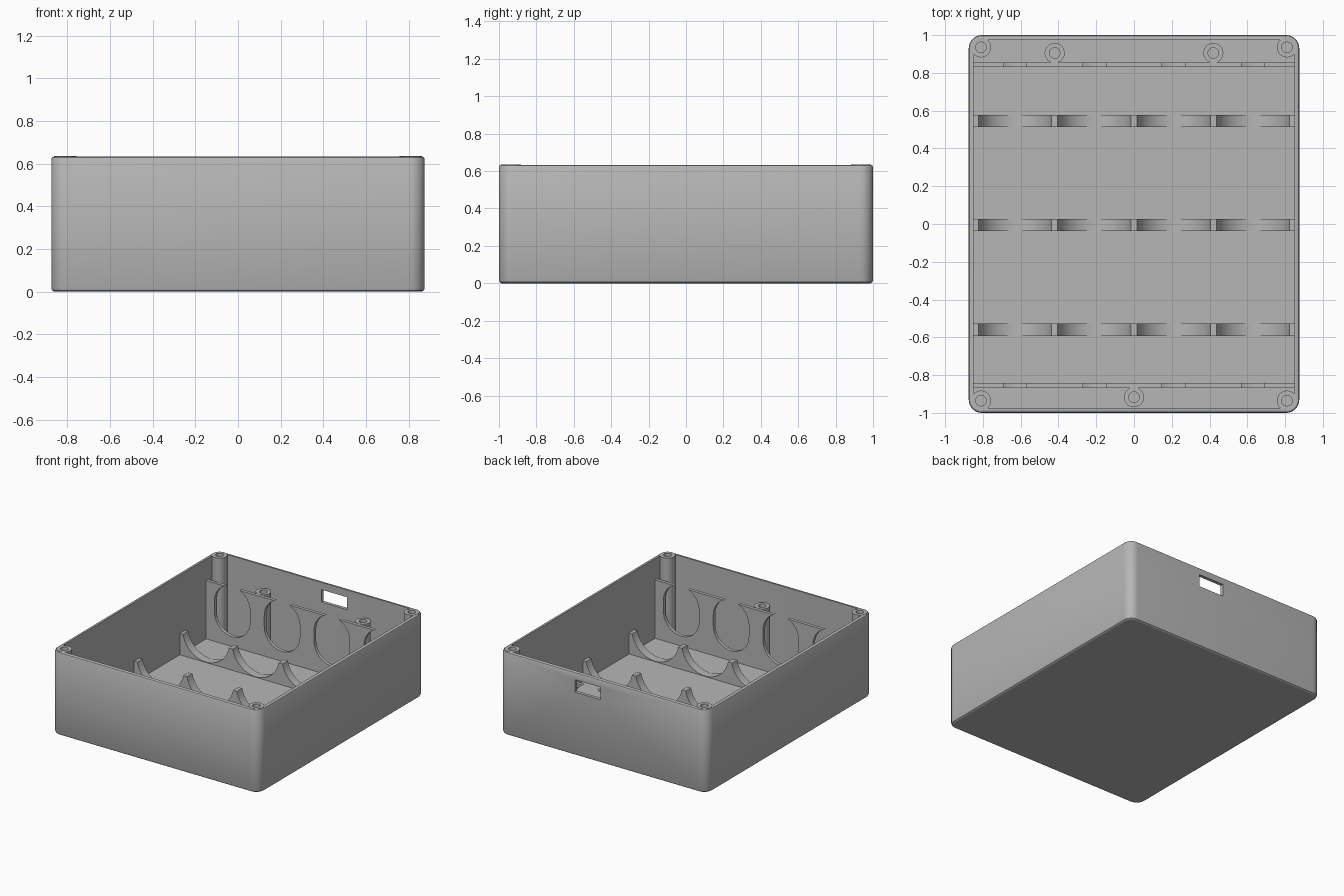
import bpy, bmesh, math

cube = bpy.data.objects.get("Cube")
if cube:
    bpy.data.objects.remove(cube, do_unlink=True)

grey = bpy.data.materials.new("plastic_grey")
grey.use_nodes = True
COLOUR = (0.47, 0.47, 0.47, 1)
grey.diffuse_color = COLOUR
grey.node_tree.nodes["Principled BSDF"].inputs["Base Color"].default_value = COLOUR

HX, HY, TOP, WALL, FLOOR = 0.875, 1.0, 0.635, 0.025, 0.025
PLATE_TOP = 0.47
CELLS = [-0.63, -0.21, 0.21, 0.63]


def finish(name, bm, smooth=True):
    bmesh.ops.recalc_face_normals(bm, faces=bm.faces)
    mesh = bpy.data.meshes.new(name)
    bm.to_mesh(mesh)
    bm.free()
    mesh.materials.append(grey)
    obj = bpy.data.objects.new(name, mesh)
    bpy.context.collection.objects.link(obj)
    if smooth:
        shade(obj)
    return obj


def shade(obj):
    bpy.ops.object.select_all(action='DESELECT')
    obj.select_set(True)
    bpy.context.view_layer.objects.active = obj
    bpy.ops.object.shade_smooth_by_angle(angle=math.radians(30))


def loft(name, rings):
    """Bridge closed rings of equal length and cap both ends."""
    bm = bmesh.new()
    loops = [[bm.verts.new(p) for p in ring] for ring in rings]
    n = len(loops[0])
    for a, b in zip(loops, loops[1:]):
        for i in range(n):
            j = (i + 1) % n
            bm.faces.new((a[i], a[j], b[j], b[i]))
    bm.faces.new(loops[0])
    bm.faces.new(loops[-1])
    return finish(name, bm)


def rounded_rect(inset, z, radius=0.07, steps=8):
    r = max(radius - inset, 0.01)
    ring = []
    for q, (sx, sy) in enumerate([(1, 1), (-1, 1), (-1, -1), (1, -1)]):
        cx, cy = sx * (HX - inset - r), sy * (HY - inset - r)
        for k in range(steps + 1):
            a = math.pi / 2 * (q + k / steps)
            ring.append((cx + r * math.cos(a), cy + r * math.sin(a), z))
    return ring


def circle(x, y, r, z, n=32):
    return [(x + r * math.cos(math.tau * i / n), y + r * math.sin(math.tau * i / n), z)
            for i in range(n)]


def arc(cx, cz, r, start, end, n=20):
    return [(cx + r * math.cos(start + (end - start) * i / n),
             cz + r * math.sin(start + (end - start) * i / n)) for i in range(n + 1)]


def extrude_xz(name, outline, y0, y1):
    return loft(name, [[(x, y, z) for x, z in outline] for y in (y0, y1)])


# Open box shell: chamfered base, rounded rim, hollow inside
rim = TOP - 0.002
shell = loft("box_shell", [rounded_rect(i, z) for i, z in [
    (0.014, 0), (0.004, 0.006), (0, 0.016), (0, rim - 0.012), (0.004, rim - 0.004),
    (0.012, rim), (WALL, rim), (WALL, FLOOR)]])

# Connector window through the back wall
bm = bmesh.new()
bmesh.ops.create_cube(bm, size=1)
cutter = finish("window_cutter", bm, smooth=False)
cutter.scale = (0.215, 0.2, 0.095)
cutter.location = (0.13, HY, 0.53)
cutter.hide_render = True
mod = shell.modifiers.new("window", 'BOOLEAN')
mod.operation, mod.solver, mod.object = 'DIFFERENCE', 'EXACT', cutter
bpy.context.view_layer.objects.active = shell
bpy.ops.object.modifier_apply(modifier=mod.name)
bpy.data.objects.remove(cutter, do_unlink=True)
shade(shell)

# End plates with tall rounded slots, open at the top
SLOT_R, SLOT_LOW, SLOT_HIGH = 0.15, 0.25, 0.333
lip = math.asin((PLATE_TOP - SLOT_HIGH) / SLOT_R)
side = HX - WALL + 0.005
plate = [(side, FLOOR - 0.005), (-side, FLOOR - 0.005), (-side, PLATE_TOP)]
for cx in CELLS:
    plate += arc(cx, SLOT_HIGH, SLOT_R, math.pi - lip, math.pi, 10)
    plate += arc(cx, SLOT_LOW, SLOT_R, math.pi, math.tau)
    plate += arc(cx, SLOT_HIGH, SLOT_R, 0, lip, 10)
plate.append((side, PLATE_TOP))
extrude_xz("back_plate", plate, 0.83, 0.855)
extrude_xz("front_plate", plate, -0.867, -0.842)

# Cradle ribs with a round seat for each cell
SEAT_R, SEAT_Z, RIB_TOP = 0.198, 0.227, 0.187
dip = math.asin((SEAT_Z - RIB_TOP) / SEAT_R)
rib = [(side, FLOOR - 0.005), (-side, FLOOR - 0.005), (-side, RIB_TOP)]
for cx in CELLS:
    rib += arc(cx, SEAT_Z, SEAT_R, math.pi + dip, math.tau - dip, 28)
rib.append((side, RIB_TOP))
for label, y in [("front", -0.56), ("middle", -0.005), ("back", 0.545)]:
    extrude_xz(label + "_cradle_rib", rib, y - 0.032, y + 0.032)


# Screw bosses: corner posts and shorter inner posts
def boss(name, x, y, top):
    loft(name, [circle(x, y, r, z) for r, z in [
        (0.053, FLOOR - 0.005), (0.053, top), (0.028, top), (0.028, top - 0.25)]])


for sx, xs in [(1, "left"), (-1, "right")]:
    for sy, ys in [(1, "back"), (-1, "front")]:
        boss(f"{ys}_{xs}_corner_post", sx * 0.81, sy * 0.935, TOP)
    boss(f"back_{xs}_short_post", sx * 0.42, 0.905, PLATE_TOP + 0.002)
boss("front_short_post", 0, -0.917, PLATE_TOP + 0.002)
